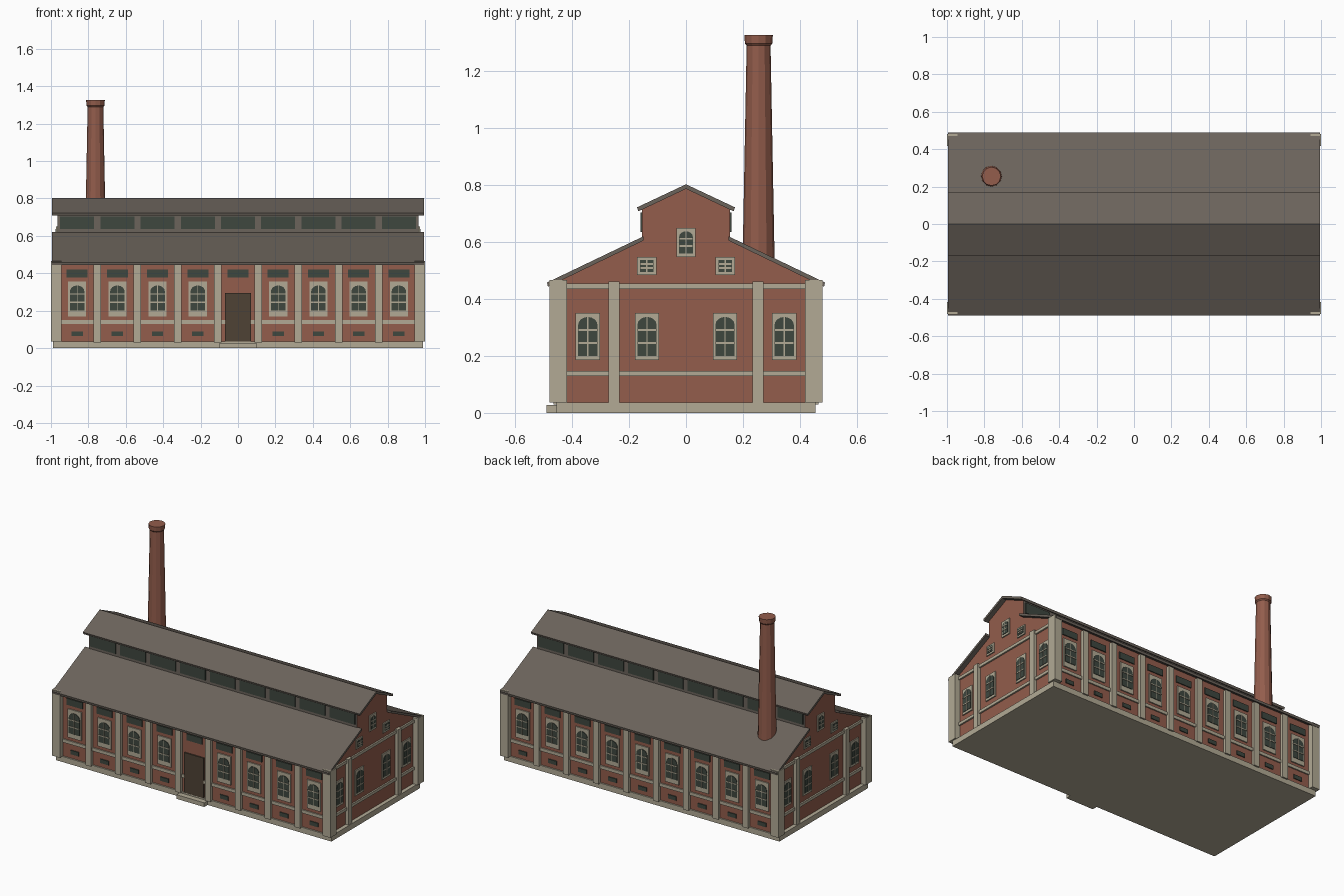
import bpy, bmesh, math

if "Cube" in bpy.data.objects:
    bpy.data.objects.remove(bpy.data.objects["Cube"])


def material(name, r, g, b):
    m = bpy.data.materials.new(name)
    lin = [((c / 255 + 0.055) / 1.055) ** 2.4 for c in (r, g, b)]
    m.diffuse_color = (*lin, 1)
    m.use_nodes = True
    m.node_tree.nodes["Principled BSDF"].inputs["Base Color"].default_value = m.diffuse_color
    return m


BRICK = material("brick", 147, 93, 76)
STONE = material("pale stone", 178, 170, 149)
ROOF = material("grey roof", 107, 99, 91)
GLASS = material("dark glass", 62, 71, 63)
DOOR = material("brown door", 79, 66, 53)

# wall coordinates: u along the wall, z up, d outwards from the centre
WALLS = {
    "front": lambda u, z, d: (u, -d, z),
    "back": lambda u, z, d: (-u, d, z),
    "right": lambda u, z, d: (d, u, z),
    "left": lambda u, z, d: (-d, -u, z),
}


def part(name, mat, prisms):
    """One object from prisms: (wall, outline, inner depth, outer depth)."""
    bm = bmesh.new()
    for wall, outline, d0, d1 in prisms:
        f = WALLS[wall]
        a = [bm.verts.new(f(u, z, d0)) for u, z in outline]
        b = [bm.verts.new(f(u, z, d1)) for u, z in outline]
        n = len(a)
        bm.faces.new(a)
        bm.faces.new(b)
        for i in range(n):
            j = (i + 1) % n
            bm.faces.new((a[i], a[j], b[j], b[i]))
    bmesh.ops.recalc_face_normals(bm, faces=bm.faces)
    return finish(name, mat, bm)


def finish(name, mat, bm):
    me = bpy.data.meshes.new(name)
    bm.to_mesh(me)
    bm.free()
    me.materials.append(mat)
    ob = bpy.data.objects.new(name, me)
    bpy.context.collection.objects.link(ob)
    return ob


def rect(u, w, z0, z1):
    return [(u - w / 2, z0), (u + w / 2, z0), (u + w / 2, z1), (u - w / 2, z1)]


def arch(u, w, z0, z1):
    r, rise = w / 2, w * 0.42
    top = [(u + r * math.cos(math.pi * i / 8), z1 - rise + rise * math.sin(math.pi * i / 8))
           for i in range(9)]
    return [(u - r, z0), (u + r, z0)] + top


def mirrored(half):
    return half + [(-y, z) for y, z in reversed(half) if y > 0]


WX, WY = 0.965, 0.445          # gable and long wall planes
LONG = ("front", "back")
ENDS = ("right", "left")
BAYS = [i * 0.215 for i in range(-4, 5)]

# brick body with the raised centre; sides of the raised part are roof grey
body = part("brick_body", BRICK, [("right", mirrored(
    [(WY, 0.02), (WY, 0.466), (0.154, 0.607), (0.154, 0.715), (0, 0.787)]), -WX, WX)])
body.data.materials.append(ROOF)
for p in body.data.polygons:
    if abs(p.normal.y) > 0.9 and p.center.z > 0.55:
        p.material_index = 1

# roofs
part("lower_roof", ROOF, [("right", [(s * 0.488, 0.458), (s * 0.15, 0.62),
                                     (s * 0.15, 0.605), (s * 0.485, 0.443)], -0.995, 0.995)
                          for s in (-1, 1)])
part("upper_roof", ROOF, [("right", [(-0.172, 0.722), (0, 0.803), (0.172, 0.722),
                                     (0.167, 0.708), (0, 0.787), (-0.167, 0.708)], -0.995, 0.995)])

# base, step and door
part("stone_base", STONE, [("right", rect(0, 0.91, 0, 0.036), -0.99, 0.99)])
part("door_step", STONE, [("front", rect(0, 0.2, 0, 0.027), 0.44, 0.49)])
part("door", DOOR, [("front", rect(0, 0.14, 0.036, 0.295), WY - 0.01, WY + 0.009)])

# pilasters
part("corner_pilasters", STONE, [(w, rect(s * 0.9725, 0.055, 0.036, 0.467), 0.418, 0.48)
                                 for w in LONG for s in (-1, 1)])
part("long_wall_pilasters", STONE, [(w, rect((i + 0.5) * 0.215, 0.04, 0.03, 0.452), WY - 0.01, 0.465)
                                    for w in LONG for i in range(-4, 4)])
part("end_wall_pilasters", STONE, [(w, rect(s * 0.253, 0.038, 0.03, 0.461), WX - 0.01, 0.985)
                                   for w in ENDS for s in (-1, 1)])

# horizontal stone bands, broken by the door on the front
bands = [("back", rect(0, 1.9, 0.128, 0.149), WY - 0.01, WY + 0.008)]
bands += [("front", rect(s * 0.51, 0.88, 0.128, 0.149), WY - 0.01, WY + 0.008) for s in (-1, 1)]
bands += [(w, rect(0, 0.85, z, z + 0.019), WX - 0.01, WX + 0.01) for w in ENDS for z in (0.129, 0.435)]
part("stone_bands", STONE, bands)

# windows: frame plate, arched pane and glazing bars
frames, panes, bars = [], [], []


def window(wall, d, u, w, z0, z1, pw, pz0, pz1, rows, shape=arch):
    frames.append((wall, rect(u, w, z0, z1), d - 0.005, d + 0.007))
    panes.append((wall, shape(u, pw, pz0, pz1), d, d + 0.010))
    for k in range(1, rows):
        z = pz0 + (pz1 - pz0) * k / rows
        bars.append((wall, rect(u, pw, z - 0.003, z + 0.003), d, d + 0.013))
    bars.append((wall, rect(u, 0.004, pz0, pz1), d, d + 0.012))


for w in LONG:
    for u in BAYS:
        panes.append((w, rect(u, 0.112, 0.378, 0.42), WY - 0.005, WY + 0.006))
        if w == "front" and abs(u) < 0.01:
            continue
        window(w, WY, u, 0.097, 0.17, 0.355, 0.078, 0.2, 0.335, 3)
        panes.append((w, rect(u, 0.06, 0.064, 0.09), WY - 0.005, WY + 0.006))
    # glazing strip of the raised roof
    for u in BAYS:
        panes.append((w, rect(u, 0.182, 0.636, 0.704), 0.15, 0.16))
for w in ENDS:
    for u in (-0.345, -0.137, 0.137, 0.345):
        window(w, WX, u, 0.085, 0.185, 0.351, 0.068, 0.2, 0.337, 3)
    window(w, WX, 0, 0.067, 0.547, 0.65, 0.048, 0.56, 0.638, 3)
    for s in (-1, 1):
        window(w, WX, s * 0.138, 0.067, 0.484, 0.547, 0.048, 0.495, 0.537, 3, rect)
part("window_frames", STONE, frames)
part("window_panes", GLASS, panes)
part("glazing_bars", STONE, bars)

# tapered chimney with a flared cap
bm = bmesh.new()
N = 12
rings = []
for r, z in ((0.060, 0.3), (0.056, 0.55), (0.042, 1.29), (0.048, 1.297), (0.050, 1.327)):
    rings.append([bm.verts.new((-0.762 + r * math.cos(2 * math.pi * i / N),
                                0.255 + r * math.sin(2 * math.pi * i / N), z)) for i in range(N)])
for a, b in zip(rings, rings[1:]):
    for i in range(N):
        j = (i + 1) % N
        bm.faces.new((a[i], a[j], b[j], b[i]))
bm.faces.new(rings[0][::-1])
bm.faces.new(rings[-1])
finish("chimney", BRICK, bm)
